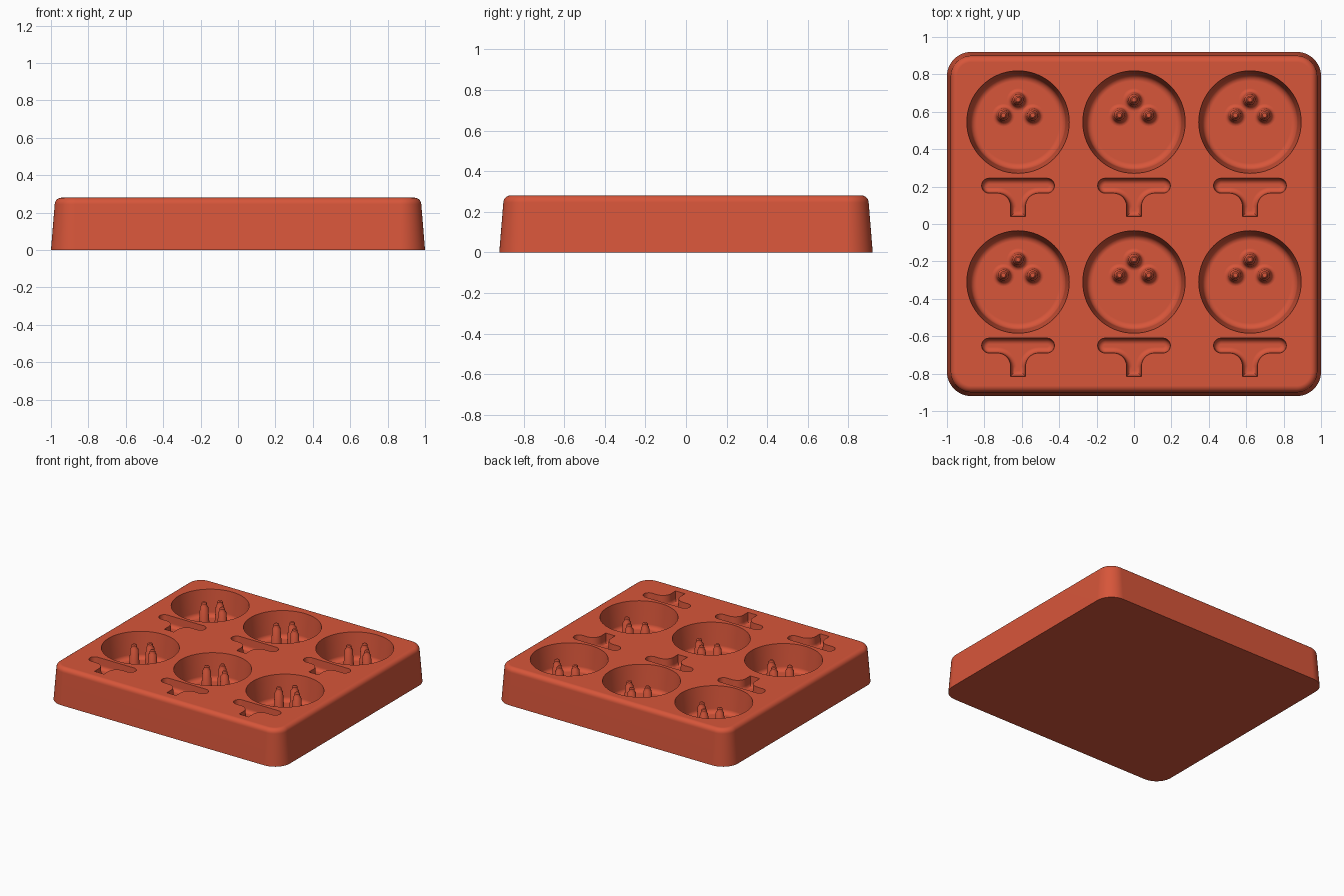
import bpy, bmesh
from math import sin, cos, pi, radians

cube = bpy.data.objects.get("Cube")
if cube:
    bpy.data.objects.remove(cube, do_unlink=True)

TOP = 0.28
FLOOR = 0.08
CUPS = [(x, y) for x in (-0.62, 0, 0.62) for y in (-0.31, 0.545)]

mat = bpy.data.materials.new("terracotta red")
mat.use_nodes = True
colour = (0.68, 0.092, 0.042, 1)
mat.diffuse_color = colour
for node in mat.node_tree.nodes:
    if node.type == "BSDF_PRINCIPLED":
        node.inputs["Base Color"].default_value = colour


def arc(cx, cy, r, start, end, n):
    """Points on an arc, angles in degrees."""
    angles = [radians(start + (end - start) * i / n) for i in range(n + 1)]
    return [(cx + r * cos(a), cy + r * sin(a)) for a in angles]


def loft(bm, levels):
    """Closed skin through (outline, z) levels with equal point counts."""
    rings = [[bm.verts.new((x, y, z)) for x, y in pts] for pts, z in levels]
    n = len(rings[0])
    for a, b in zip(rings, rings[1:]):
        for i in range(n):
            j = (i + 1) % n
            bm.faces.new((a[i], a[j], b[j], b[i]))
    bm.faces.new(rings[0][::-1])
    bm.faces.new(rings[-1])


def lathe(bm, x, y, profile, n):
    """Turned solid standing at x, y from (radius, z) points."""
    loft(bm, [(arc(x, y, r, 0, 360, n)[:-1], z) for r, z in profile])


def finish(bm, name):
    bmesh.ops.recalc_face_normals(bm, faces=bm.faces[:])
    mesh = bpy.data.meshes.new(name)
    bm.to_mesh(mesh)
    bm.free()
    mesh.materials.append(mat)
    obj = bpy.data.objects.new(name, mesh)
    bpy.context.collection.objects.link(obj)
    return obj


def smooth(obj):
    bpy.ops.object.select_all(action="DESELECT")
    obj.select_set(True)
    bpy.context.view_layer.objects.active = obj
    bpy.ops.object.shade_smooth_by_angle(angle=radians(35))


def rounded_rect(inset):
    r = 0.13 - inset
    x, y = 0.87, 0.79
    pts = []
    for k, (sx, sy) in enumerate([(1, 1), (-1, 1), (-1, -1), (1, -1)]):
        pts += arc(sx * x, sy * y, r, 90 * k, 90 * k + 90, 12)
    return pts


def tee(cx, cy, d):
    """T-shaped outline shrunk by d."""
    h = 0.04 - d
    pts = arc(0.155, 0, h, -90, 90, 10) + arc(-0.155, 0, h, 90, 270, 10)
    pts += arc(-0.11, -0.11, 0.07 + d, 90, 0, 8)
    pts += [(-h, d - 0.165), (h, d - 0.165)]
    pts += arc(0.11, -0.11, 0.07 + d, 180, 90, 8)
    return [(cx + x, cy + y) for x, y in pts]


# Tray block with drafted sides and a rounded top edge
bm = bmesh.new()
levels = [(rounded_rect(0), 0)]
for inset, z in arc(0.055, TOP - 0.035, 0.035, 180, 90, 6):
    levels.append((rounded_rect(inset), z))
loft(bm, levels)
tray = finish(bm, "tray")

# Round cups and T-shaped slots to cut from the block
bm = bmesh.new()
cup = [(0, 0)]
cup = arc(0.22, FLOOR + 0.035, 0.035, -90, -6, 6)
cup += [(0.274, TOP), (0.276, TOP + 0.05)]
for x, y in CUPS:
    lathe(bm, x, y, cup, 64)
    bowl = arc(0.032, TOP - 0.052, 0.028, 270, 180, 6)
    slot = [(tee(x, y - 0.34, d), z) for d, z in bowl]
    slot += [(tee(x, y - 0.34, 0), z) for z in (TOP, TOP + 0.05)]
    loft(bm, slot)
cutter = finish(bm, "cavity_cutter")
cutter.hide_render = True

cut = tray.modifiers.new("cavities", "BOOLEAN")
cut.operation = "DIFFERENCE"
cut.solver = "EXACT"
cut.object = cutter
bpy.context.view_layer.objects.active = tray
bpy.ops.object.modifier_apply(modifier=cut.name)
bpy.data.objects.remove(cutter, do_unlink=True)
smooth(tray)
normals = tray.modifiers.new("even_shading", "WEIGHTED_NORMAL")
normals.keep_sharp = True

# Three tapered pins with flared feet in every cup
pin = [(0.06, FLOOR - 0.01), (0.06, FLOOR)]
pin += arc(0.06, FLOOR + 0.022, 0.022, 260, 185, 4)
pin += [(0.029, TOP - 0.045)]
pin += [(0.021, TOP - 0.035), (0.019, TOP - 0.014), (0.012, TOP - 0.007)]
bm = bmesh.new()
for x, y in CUPS:
    for dx, dy in [(0, 0.12), (-0.078, 0.037), (0.078, 0.037)]:
        lathe(bm, x + dx, y + dy, pin, 24)
smooth(finish(bm, "cup_pins"))
